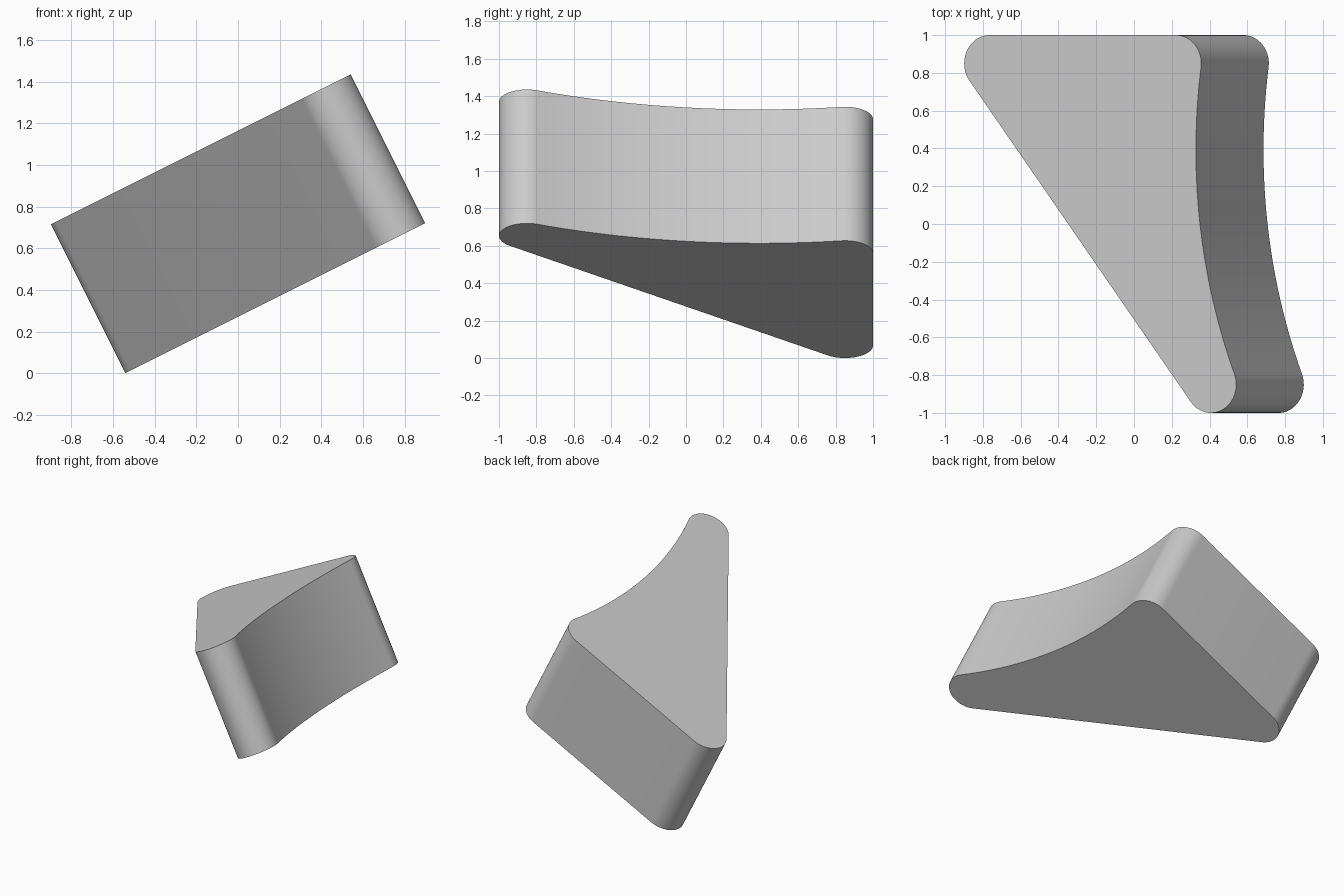
import bpy, bmesh
from math import pi, atan, atan2, cos, sin
from mathutils import Vector

cube = bpy.data.objects.get("Cube")
if cube:
    bpy.data.objects.remove(cube)

LENGTH, THICK, ROUND, HOLLOW = 1.61, 0.8, 0.15, 3.2
TILT = atan(0.5)

# Centres of the three rounded corners
half = LENGTH / 2
left = Vector((ROUND - half, 0.85))
right = Vector((1.253 - half, 0.85))
tip = Vector((half - ROUND, -0.85))

# Centre of the concave side, tangent to the right and tip corners
span = right - tip
normal = Vector((span.y, -span.x)).normalized()
reach = ((HOLLOW + ROUND) ** 2 - (span.length / 2) ** 2) ** 0.5
hollow = (right + tip) / 2 + normal * reach


def arc(centre, radius, start, end, steps):
    angles = [start + (end - start) * i / steps for i in range(steps + 1)]
    return [centre + radius * Vector((cos(a), sin(a))) for a in angles]


def heading(a, b):
    return atan2(b.y - a.y, b.x - a.x)


# Outline, counter-clockwise from the back left
slope = heading(left, tip) - pi / 2 + 2 * pi
tip_end = heading(tip, hollow)
right_start = heading(right, hollow)
outline = arc(left, ROUND, pi / 2, slope, 20)
outline += arc(tip, ROUND, slope, tip_end + 2 * pi, 28)
outline += arc(hollow, HOLLOW, tip_end + pi, right_start + pi, 32)[1:-1]
outline += arc(right, ROUND, right_start, pi / 2, 18)

# Extrude the outline into a slab
bm = bmesh.new()
base = bm.faces.new([bm.verts.new((p.x, p.y, -THICK / 2)) for p in outline])
extruded = bmesh.ops.extrude_face_region(bm, geom=[base], use_keep_orig=True)
top = [v for v in extruded["geom"] if isinstance(v, bmesh.types.BMVert)]
bmesh.ops.translate(bm, vec=(0, 0, THICK), verts=top)
bmesh.ops.recalc_face_normals(bm, faces=bm.faces)
mesh = bpy.data.meshes.new("rounded_wedge")
bm.to_mesh(mesh)
bm.free()

wedge = bpy.data.objects.new("rounded_wedge", mesh)
bpy.context.collection.objects.link(wedge)
wedge.rotation_euler = (0, -TILT, 0)
wedge.location.z = (LENGTH * sin(TILT) + THICK * cos(TILT)) / 2

# Plain grey material
grey = bpy.data.materials.new("light grey")
grey.use_nodes = True
colour = (0.6, 0.6, 0.6, 1)
grey.diffuse_color = colour
grey.node_tree.nodes["Principled BSDF"].inputs["Base Color"].default_value = colour
mesh.materials.append(grey)

bpy.ops.object.select_all(action="DESELECT")
wedge.select_set(True)
bpy.context.view_layer.objects.active = wedge
bpy.ops.object.shade_smooth_by_angle(angle=pi / 6)
